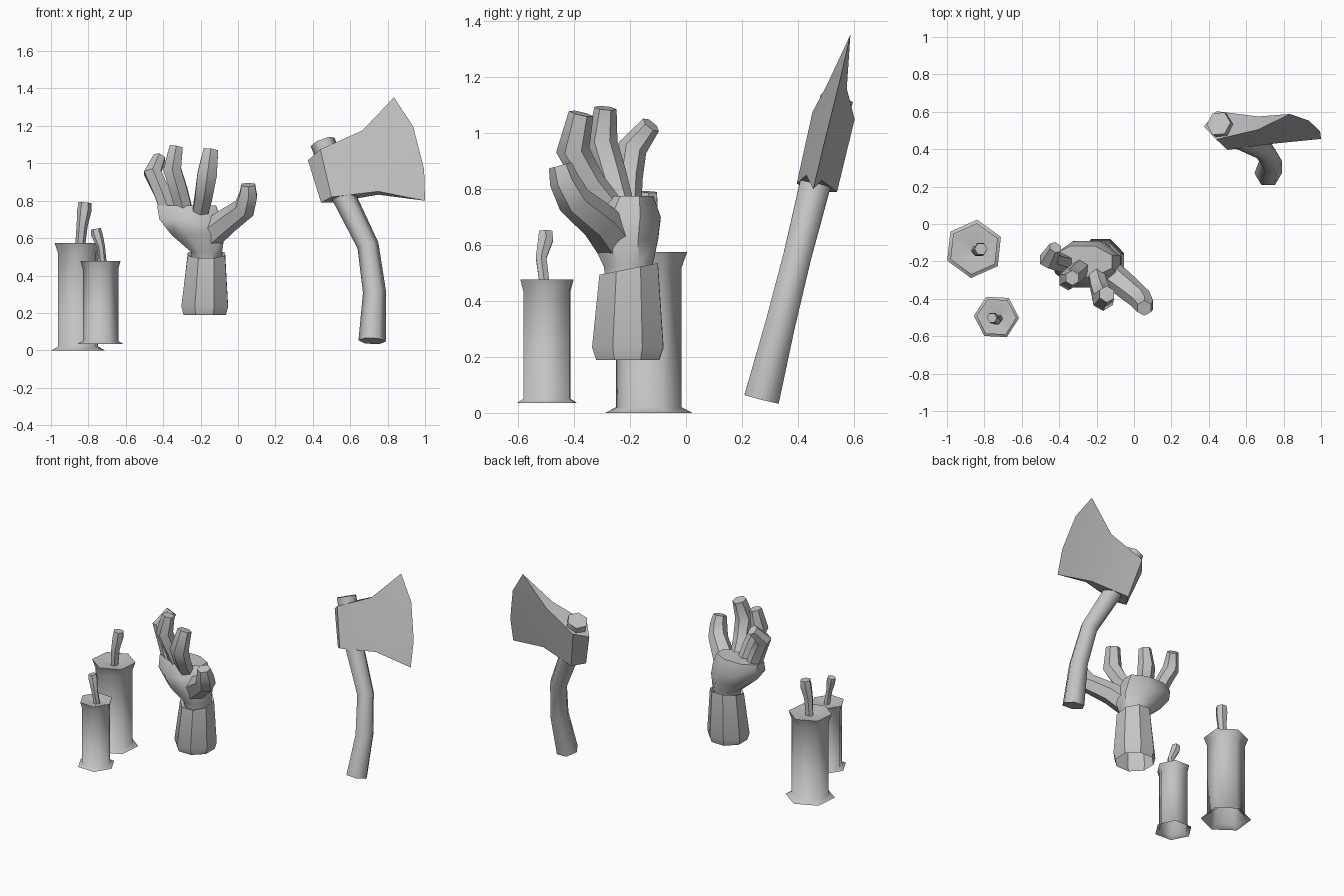
import bpy, bmesh, math
from mathutils import Vector

if "Cube" in bpy.data.objects:
    bpy.data.objects.remove(bpy.data.objects["Cube"])

grey = bpy.data.materials.new("plain_grey")
grey.diffuse_color = (0.55, 0.55, 0.55, 1)
grey.use_nodes = True
grey.node_tree.nodes["Principled BSDF"].inputs["Base Color"].default_value = grey.diffuse_color


def finish(name, bm, angle):
    bmesh.ops.recalc_face_normals(bm, faces=bm.faces)
    mesh = bpy.data.meshes.new(name)
    bm.to_mesh(mesh)
    bm.free()
    mesh.materials.append(grey)
    ob = bpy.data.objects.new(name, mesh)
    bpy.context.collection.objects.link(ob)
    bpy.ops.object.select_all(action='DESELECT')
    ob.select_set(True)
    bpy.context.view_layer.objects.active = ob
    bpy.ops.object.shade_smooth_by_angle(angle=math.radians(angle))
    return ob


def loft(name, rings, angle, cap_start=True, cap_end=True):
    """Skin a stack of equal-length point rings."""
    bm = bmesh.new()
    rows = [[bm.verts.new(p) for p in ring] for ring in rings]
    n = len(rows[0])
    for a, b in zip(rows, rows[1:]):
        for i in range(n):
            j = (i + 1) % n
            bm.faces.new((a[i], a[j], b[j], b[i]))
    if cap_start:
        bm.faces.new(rows[0][::-1])
    if cap_end:
        bm.faces.new(rows[-1])
    return finish(name, bm, angle)


def ellipse(cx, cy, z, rx, ry, sides, turn=0, slope=0):
    """Horizontal ring; slope tilts it along y."""
    pts = []
    for i in range(sides):
        a = math.radians(turn) + math.tau * i / sides
        y = ry * math.sin(a)
        pts.append((cx + rx * math.cos(a), cy + y, z + slope * y))
    return pts


def tube(name, path, sides, angle, turn=0):
    """Bent, tapered rod through (x, y, z, radius) points."""
    pts = [Vector(p[:3]) for p in path]
    rings = []
    for k, p in enumerate(pts):
        t = Vector((0, 0, 0))
        if k > 0:
            t += (p - pts[k - 1]).normalized()
        if k < len(pts) - 1:
            t += (pts[k + 1] - p).normalized()
        t.normalize()
        v = t.cross(Vector((1, 0, 0))).normalized()
        u = v.cross(t)
        ring = []
        for i in range(sides):
            a = math.radians(turn) + math.tau * i / sides
            ring.append(p + path[k][3] * (u * math.cos(a) + v * math.sin(a)))
        rings.append(ring)
    return loft(name, rings, angle)


def candle(name, x, y, turn, profile, wick):
    """Hexagonal candle with flared foot, flared rim and dished top."""
    rings = [ellipse(x, y, z, r, r, 6, turn) for r, z in profile]
    loft(name, rings, 61, cap_start=False)
    tube(name + "_wick", wick, 6, 40)


# Candles
candle("tall_candle", -0.855, -0.133, 24,
       [(.157, 0), (.118, .02), (.118, .52), (.138, .575), (.118, .575), (.03, .555)],
       [(-.845, -.14, .55, .026), (-.833, -.145, .67, .03),
        (-.822, -.135, .745, .038), (-.818, -.133, .79, .034)])
candle("short_candle", -0.735, -0.497, -3,
       [(.121, .035), (.095, .05), (.095, .435), (.107, .477), (.092, .477), (.025, .46)],
       [(-.722, -.505, .455, .021), (-.733, -.518, .555, .022),
        (-.755, -.502, .62, .031), (-.76, -.502, .65, .027)])

# Glove cuff, open underneath
loft("cuff", [ellipse(-.178, -.208, .19, .122, .122, 8, 22),
              ellipse(-.178, -.208, .235, .135, .138, 8, 22),
              ellipse(-.169, -.205, .515, .108, .113, 8, 22, .2),
              ellipse(-.165, -.205, .505, .085, .088, 8, 22, .2)],
     40, cap_start=False, cap_end=False)

# Palm flaring up from the wrist to the knuckles
loft("palm", [ellipse(-.165, -.205, .49, .088, .09, 8, 22, .2),
              ellipse(-.168, -.205, .53, .09, .095, 8, 22, .1),
              ellipse(-.215, -.22, .62, .155, .13, 8, 22),
              ellipse(-.255, -.215, .70, .178, .135, 8, 22),
              ellipse(-.275, -.20, .775, .17, .09, 8, 22)], 45)

# Fingers and thumb
digits = {
    "outer_finger": [(-.36, -.21, .72, .05), (-.405, -.205, .84, .05),
                     (-.457, -.19, .95, .052), (-.42, -.125, 1.03, .036)],
    "middle_finger": [(-.28, -.23, .72, .05), (-.315, -.265, .85, .053),
                      (-.352, -.30, .97, .055), (-.33, -.288, 1.09, .04)],
    "first_finger": [(-.21, -.24, .70, .045), (-.185, -.34, .82, .053),
                     (-.165, -.405, .94, .06), (-.145, -.375, 1.07, .045)],
    "thumb": [(-.17, -.24, .60, .08), (-.07, -.31, .685, .07),
              (.035, -.40, .76, .062), (.055, -.435, .83, .054),
              (.055, -.45, .885, .042)],
}
for name, path in digits.items():
    tube(name, path, 6, 45, 30)


# Axe handle, leaning back with height
def lean(z):
    return .258 + .25 * z


handle = [(.717, .05, .073), (.73, .31, .062), (.695, .56, .058),
          (.567, .82, .064), (.452, 1.115, .068)]
tube("axe_handle", [(x, lean(z), z, r) for x, z, r in handle], 6, 61)

# Axe head: lower and upper outline rows around a wrapped back and wedge blade
bm = bmesh.new()
low = [bm.verts.new(p) for p in ((.444, .455, .79), (.50, .396, .82),
                                 (.75, .43, .85), (1, .455, .80),
                                 (.75, .485, .832), (.50, .54, .79))]
top = [bm.verts.new(p) for p in ((.374, .520, 1.016), (.44, .452, 1.075),
                                 (.665, .505, 1.175), (.834, .588, 1.353),
                                 (.665, .575, 1.16), (.44, .603, 1.05))]
edge = [bm.verts.new((x, lean(z) - .005, z)) for x, z in ((.995, .968), (.936, 1.198))]
for i in (0, 1, 4, 5):
    j = (i + 1) % 6
    bm.faces.new((low[i], low[j], top[j], top[i]))
for side in (2, 4):  # blade cheeks meeting at the cutting edge
    bm.faces.new((low[side], low[3], edge[0]))
    bm.faces.new((low[side], edge[0], edge[1], top[side]))
    bm.faces.new((top[side], edge[1], top[3]))
for row in (low, top):
    bm.faces.new((row[0], row[1], row[5]))
    bm.faces.new((row[1], row[2], row[4], row[5]))
    bm.faces.new((row[2], row[3], row[4]))
finish("axe_head", bm, 25)
